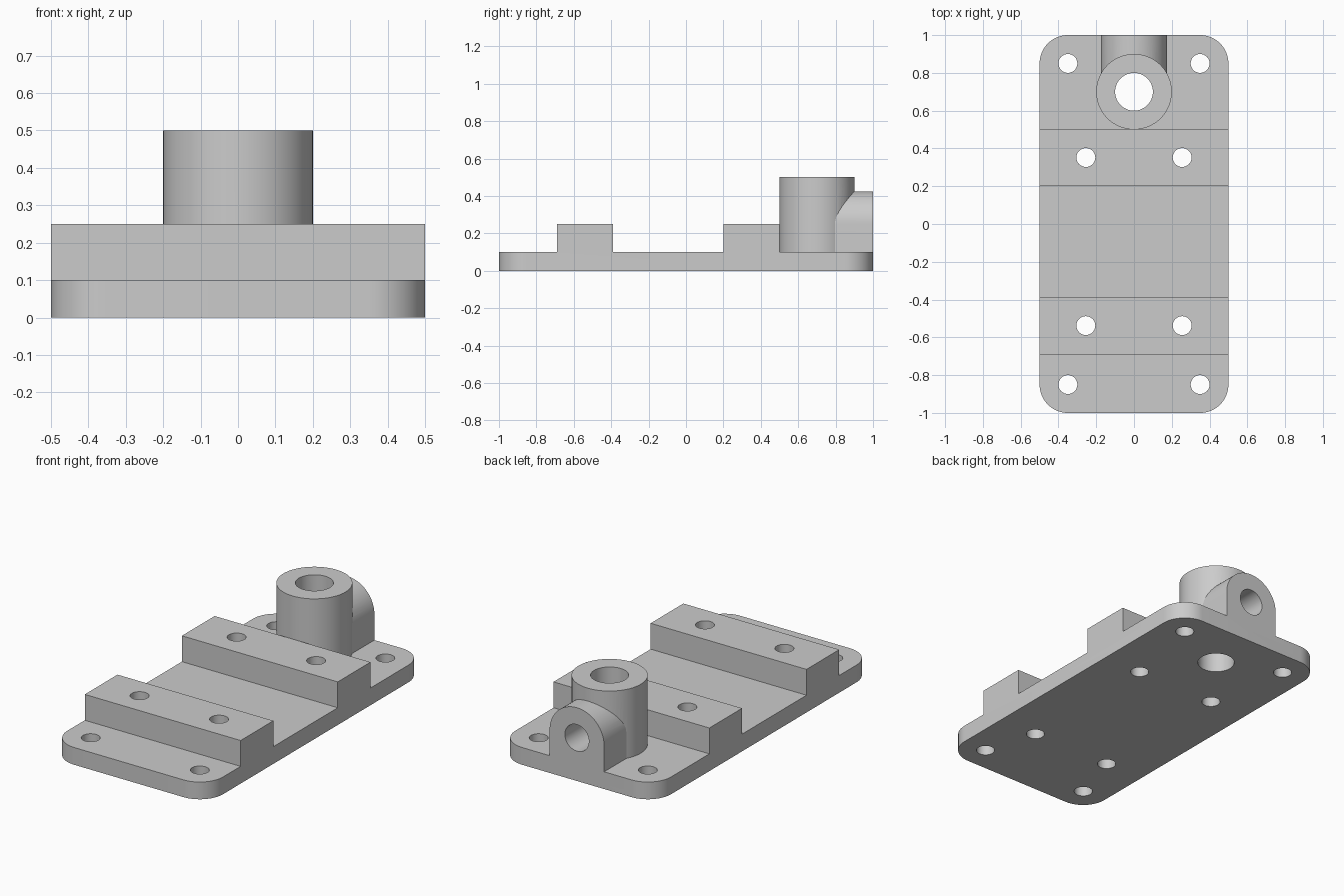
import bpy
import math
from math import cos, sin, pi

cube = bpy.data.objects.get("Cube")
if cube:
    bpy.data.objects.remove(cube, do_unlink=True)

# Single grey material
grey = bpy.data.materials.new("machined_grey")
grey.use_nodes = True
COLOUR = (0.6, 0.6, 0.6, 1.0)
grey.diffuse_color = COLOUR
grey.node_tree.nodes["Principled BSDF"].inputs["Base Color"].default_value = COLOUR


def arc(cx, cy, r, start, end, steps):
    """Points along a circular arc, angles in radians."""
    return [(cx + r * cos(start + (end - start) * i / steps),
             cy + r * sin(start + (end - start) * i / steps)) for i in range(steps + 1)]


def circle(cx, cy, r, steps=64):
    return arc(cx, cy, r, 0, 2 * pi, steps)[:-1]


def box(x0, x1, y0, y1):
    return [(x0, y0), (x1, y0), (x1, y1), (x0, y1)]


def prism(name, outline, low, high, along_y=False):
    """Extrude a closed counter-clockwise outline along z, or an xz outline along y."""
    n = len(outline)
    if along_y:
        verts = [(x, d, z) for d in (high, low) for x, z in outline]
    else:
        verts = [(x, y, d) for d in (low, high) for x, y in outline]
    faces = [list(range(n))[::-1], list(range(n, 2 * n))]
    faces += [[i, (i + 1) % n, n + (i + 1) % n, n + i] for i in range(n)]
    mesh = bpy.data.meshes.new(name)
    mesh.from_pydata(verts, [], faces)
    mesh.materials.append(grey)
    obj = bpy.data.objects.new(name, mesh)
    bpy.context.collection.objects.link(obj)
    return obj


def combine(target, tool, operation):
    """Apply a boolean and discard the tool."""
    mod = target.modifiers.new("boolean", 'BOOLEAN')
    mod.operation = operation
    mod.solver = 'EXACT'
    mod.object = tool
    bpy.context.view_layer.objects.active = target
    bpy.ops.object.modifier_apply(modifier=mod.name)
    bpy.data.objects.remove(tool, do_unlink=True)


# Base plate with rounded corners
R = 0.15
outline = []
for k, (sx, sy) in enumerate([(1, 1), (-1, 1), (-1, -1), (1, -1)]):
    outline += arc(sx * (0.5 - R), sy * (1 - R), R, k * pi / 2, (k + 1) * pi / 2, 16)
plate = prism("mounting_base", outline, 0, 0.1)

# Two raised cross blocks
for y0 in (-0.69, 0.2):
    combine(plate, prism("cross_block", box(-0.5, 0.5, y0, y0 + 0.3), 0.1, 0.25), 'UNION')

# Upright boss, with an arched lug running to the rear edge
BOSS_Y = 0.7
W = 0.175
boss = prism("boss", circle(0, BOSS_Y, 0.2), 0.1, 0.5)
lug_outline = [(-W, 0.1), (W, 0.1)] + arc(0, 0.25, W, 0, pi, 32)
combine(boss, prism("rear_lug", lug_outline, BOSS_Y, 1, along_y=True), 'UNION')
combine(plate, boss, 'UNION')

# Main bore, cross bore and screw holes
combine(plate, prism("bore_cutter", circle(0, BOSS_Y, 0.1), -0.1, 0.6), 'DIFFERENCE')
combine(plate, prism("cross_bore_cutter", circle(0, 0.25, 0.077), BOSS_Y, 1.1, along_y=True),
        'DIFFERENCE')
for x, y in [(0.35, 0.85), (0.35, -0.85), (0.255, 0.352), (0.255, -0.538)]:
    for side in (-1, 1):
        combine(plate, prism("hole_cutter", circle(side * x, y, 0.05, 32), -0.1, 0.4),
                'DIFFERENCE')

# Smooth curved walls, keep crisp edges
bpy.ops.object.select_all(action='DESELECT')
plate.select_set(True)
bpy.context.view_layer.objects.active = plate
bpy.ops.object.shade_smooth_by_angle(angle=math.radians(30))
